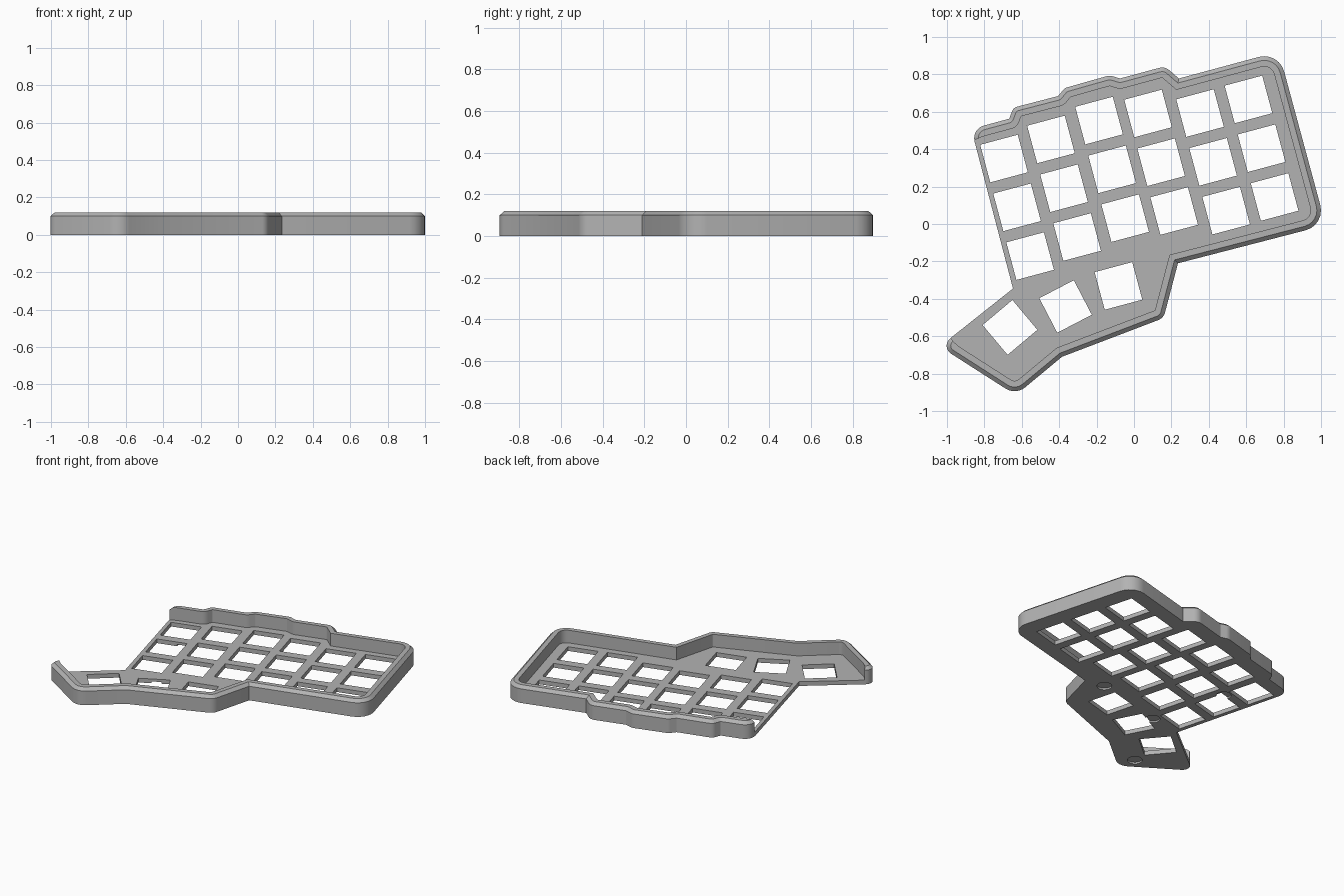
import bpy, bmesh
from math import radians, tan, cos, sin
from mathutils import Vector, Matrix

if "Cube" in bpy.data.objects:
    bpy.data.objects.remove(bpy.data.objects["Cube"], do_unlink=True)

PLATE, SHOULDER, TOP = 0.03, 0.10, 0.12
WALL, CHAMFER, KEY = 0.055, 0.022, 0.208

# Case outline, clockwise: x, y, corner radius
OUTLINE = [
    (-.87, .508, .07), (-.667, .563, .01), (-.645, .622, .04),
    (-.406, .684, .01), (-.37, .727, .04), (-.13, .795, .06),
    (-.075, .778, .02), (.165, .843, .06), (.24, .778, 0),
    (.774, .922, .11), (1.025, -.006, .11), (.235, -.21, 0),
    (.158, -.503, .06), (-.385, -.71, 0), (-.632, -.915, .09),
    (-1.038, -.655, .05), (-.647, -.345, 0)]


def offset_outline(distances, steps=7):
    """Move each edge inward by its distance, then round the corners."""
    pts = [Vector(p[:2]) for p in OUTLINE]
    n = len(pts)
    dirs = [(pts[(i + 1) % n] - pts[i]).normalized() for i in range(n)]
    corners = []
    for i, p in enumerate(pts):
        a, b = dirs[i - 1], dirs[i]
        na, nb = Vector((a.y, -a.x)), Vector((b.y, -b.x))
        pa, pb = p + na * distances[i - 1], p + nb * distances[i]
        t = (pb - pa).cross(b) / a.cross(b)
        corners.append(pa + a * t)
    ring = []
    for i, c in enumerate(corners):
        r = OUTLINE[i][2]
        if r == 0:
            ring.append(c)
            continue
        a, b = dirs[i - 1], dirs[i]
        convex = a.cross(b) < 0
        d = min(distances[i - 1], distances[i])
        r = max(r - d if convex else r + d, 0.008)
        room = min((c - corners[i - 1]).length, (corners[(i + 1) % n] - c).length)
        half = a.angle(b) / 2
        r = min(r, 0.48 * room / tan(half))
        start = c - a * r * tan(half)
        turn = -1 if convex else 1
        center = start + Vector((-a.y, a.x)) * turn * r
        for k in range(steps):
            ang = turn * 2 * half * k / (steps - 1)
            ring.append(center + Matrix.Rotation(ang, 2) @ (start - center))
    return ring


def new_object(name, bm):
    bmesh.ops.recalc_face_normals(bm, faces=bm.faces)
    mesh = bpy.data.meshes.new(name)
    bm.to_mesh(mesh)
    bm.free()
    ob = bpy.data.objects.new(name, mesh)
    bpy.context.collection.objects.link(ob)
    return ob


def loft(name, layers):
    """Skin a stack of (ring, height) layers into a closed solid."""
    bm = bmesh.new()
    rings = [[bm.verts.new((p.x, p.y, z)) for p in ring] for ring, z in layers]
    n = len(rings[0])
    for lo, hi in zip(rings, rings[1:]):
        for i in range(n):
            j = (i + 1) % n
            bm.faces.new((lo[i], lo[j], hi[j], hi[i]))
    bm.faces.new(rings[0])
    bm.faces.new(rings[-1])
    return new_object(name, bm)


def cut(target, cutter):
    cutter.hide_render = True
    mod = target.modifiers.new("cut", 'BOOLEAN')
    mod.operation, mod.solver, mod.object = 'DIFFERENCE', 'EXACT', cutter
    bpy.context.view_layer.objects.active = target
    bpy.ops.object.modifier_apply(modifier=mod.name)
    bpy.data.objects.remove(cutter, do_unlink=True)


# Solid case with a chamfered top edge
n = len(OUTLINE)
outer = offset_outline([0] * n)
case = loft("keyboard_case", [(outer, 0), (outer, SHOULDER),
                              (offset_outline([CHAMFER] * n), TOP)])

# Tray cavity, running out through the open left side
tray = offset_outline([WALL] * (n - 2) + [-.12] * 2)
cut(case, loft("tray_cutter", [(tray, PLATE), (tray, 2 * TOP)]))

# Key openings: six staggered columns of three, and three thumb keys
TILT = radians(15)
columns = [(-.695, .35), (-.444, .452), (-.187, .553),
           (.075, .591), (.353, .593), (.612, .666)]
keys = [(x + .27 * row * sin(TILT), y - .27 * row * cos(TILT), TILT)
        for x, y in columns for row in range(3)]
keys += [(-.083, -.331, TILT), (-.366, -.441, radians(27.5)),
         (-.663, -.553, radians(40))]
bm = bmesh.new()
for x, y, ang in keys:
    bmesh.ops.create_cube(bm, size=KEY, matrix=Matrix.Translation((x, y, 0))
                          @ Matrix.Rotation(ang, 4, 'Z'))
cut(case, new_object("key_cutter", bm))

# Shallow round recesses underneath
bm = bmesh.new()
for x, y in [(.094, -.185), (-.417, -.31), (-.67, -.79), (-.573, .215)]:
    bmesh.ops.create_cone(bm, cap_ends=True, segments=24, radius1=.048,
                          radius2=.048, depth=.024,
                          matrix=Matrix.Translation((x, y, 0)))
cut(case, new_object("recess_cutter", bm))

# Plain grey plastic
grey = bpy.data.materials.new("grey_plastic")
grey.use_nodes = True
colour = (.45, .45, .45, 1)
grey.diffuse_color = colour
grey.node_tree.nodes["Principled BSDF"].inputs["Base Color"].default_value = colour
case.data.materials.clear()
case.data.materials.append(grey)

bpy.ops.object.select_all(action='DESELECT')
case.select_set(True)
bpy.context.view_layer.objects.active = case
bpy.ops.object.shade_smooth_by_angle(angle=radians(30))
